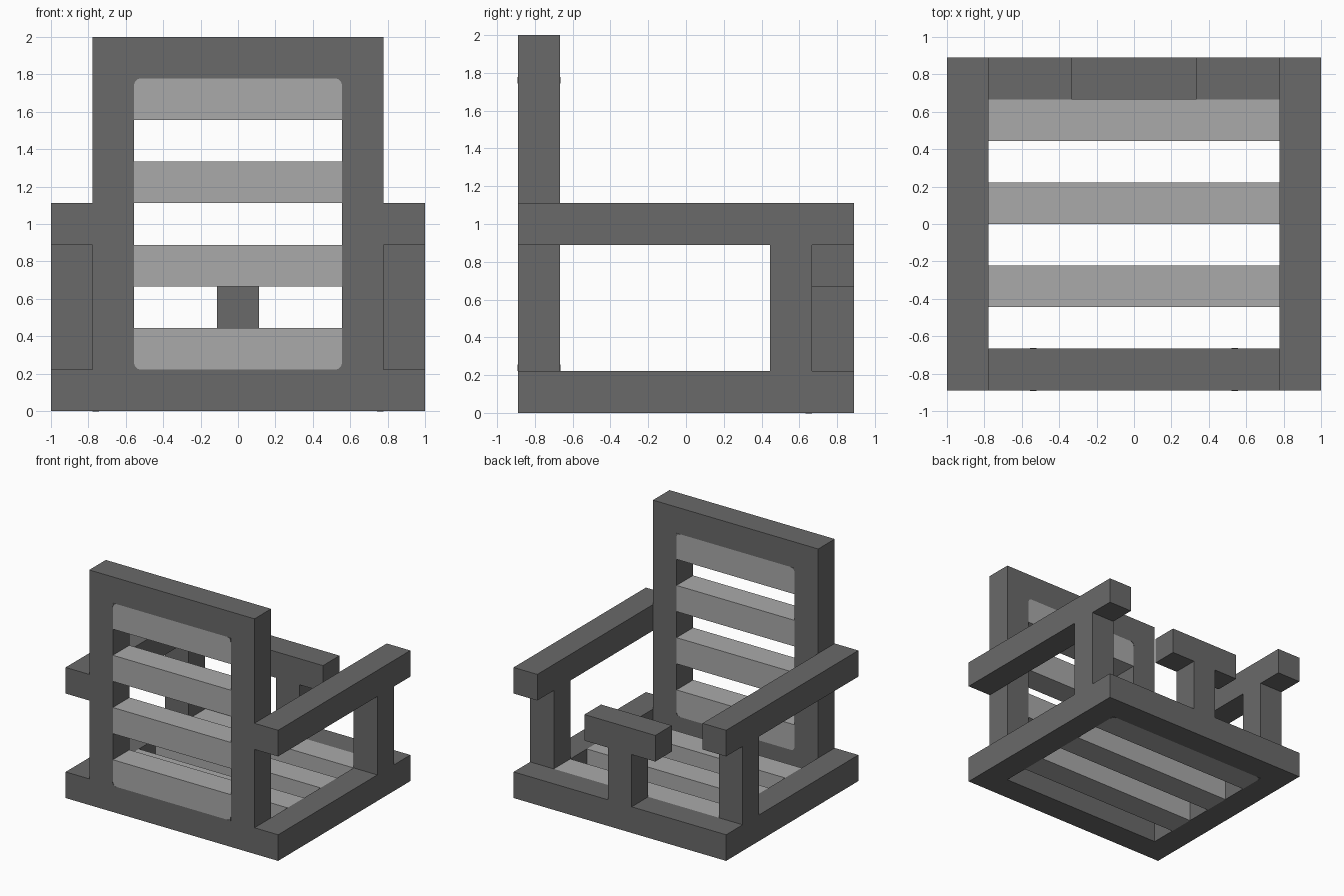
import bpy, bmesh, math
from mathutils import Vector

if "Cube" in bpy.data.objects:
    bpy.data.objects.remove(bpy.data.objects["Cube"])

U = 2 / 9  # all timber is one square beam width


def material(name, value):
    m = bpy.data.materials.new(name)
    m.use_nodes = True
    m.diffuse_color = (value, value, value, 1)
    m.node_tree.nodes["Principled BSDF"].inputs["Base Color"].default_value = (value, value, value, 1)
    return m


DARK = material("dark grey", 0.144)
LIGHT = material("light grey", 0.40)


def finish(bm, name, mat):
    bmesh.ops.recalc_face_normals(bm, faces=bm.faces)
    me = bpy.data.meshes.new(name)
    bm.to_mesh(me)
    bm.free()
    me.materials.append(mat)
    ob = bpy.data.objects.new(name, me)
    bpy.context.collection.objects.link(ob)
    return ob


def beam(name, x, y, z, mat=DARK):
    """Box between (low, high) limits given in beam widths."""
    bm = bmesh.new()
    bmesh.ops.create_cube(bm, size=1)
    for v in bm.verts:
        v.co = Vector([U * (lo + (hi - lo) * (c + 0.5))
                       for c, (lo, hi) in zip(v.co, (x, y, z))])
    return finish(bm, name, mat)


def corner_plate(name, origin, a, b, normal, r=0.035, t=0.003):
    """Thin concave fillet in the corner at origin, between directions a and b."""
    o, a, b, n = Vector(origin) * U, Vector(a), Vector(b), Vector(normal)
    bm = bmesh.new()
    pts = [o]
    for i in range(7):
        w = math.radians(15 * i)
        pts.append(o + a * r * (1 - math.sin(w)) + b * r * (1 - math.cos(w)))
    face = bm.faces.new([bm.verts.new(p) for p in pts])
    ext = bmesh.ops.extrude_face_region(bm, geom=[face])
    bmesh.ops.translate(bm, vec=n * t,
                        verts=[g for g in ext["geom"] if isinstance(g, bmesh.types.BMVert)])
    return finish(bm, name, DARK)


# Sides: base rail, armrest and its post
for side, s in (("left", 1), ("right", -1)):
    x = tuple(sorted((3.5 * s, 4.5 * s)))
    beam(side + "_base_rail", x, (-4, 4), (0, 1))
    beam(side + "_armrest", x, (-4, 4), (4, 5))
    beam(side + "_arm_post", x, (2, 3), (1, 4))
    # Upright of the tall panel
    beam(side + "_upright", tuple(sorted((2.5 * s, 3.5 * s))), (-4, -3), (1, 9))

# Cross rails of base and panel
beam("front_base_rail", (-3.5, 3.5), (-4, -3), (0, 1))
beam("back_base_rail", (-3.5, 3.5), (3, 4), (0, 1))
beam("top_rail", (-2.5, 2.5), (-4, -3), (8, 9))

# Small T-shaped stand
beam("stand_post", (-0.5, 0.5), (3, 4), (1, 3))
beam("stand_top", (-1.5, 1.5), (3, 4), (3, 4))

# Slats
for i, z in enumerate((1, 3, 5, 7)):
    beam(f"panel_slat_{i + 1}", (-2.5, 2.5), (-4, -3), (z, z + 1), LIGHT)
for i, y in enumerate((-2, 0, 2)):
    beam(f"seat_slat_{i + 1}", (-3.5, 3.5), (y, y + 1), (0, 1), LIGHT)

# Rounded painted corners on the panel faces and under the seat
for side, s in (("left", 1), ("right", -1)):
    for level, z, d in (("lower", 1, 1), ("upper", 8, -1)):
        for face, y, n in (("front", -4, -1), ("back", -3, 1)):
            corner_plate(f"{face}_{level}_{side}_corner", (2.5 * s, y, z),
                         (-s, 0, 0), (0, 0, d), (0, n, 0))
    corner_plate(f"underside_{side}_corner", (3.5 * s, 3, 0), (-s, 0, 0), (0, -1, 0), (0, 0, -1))
